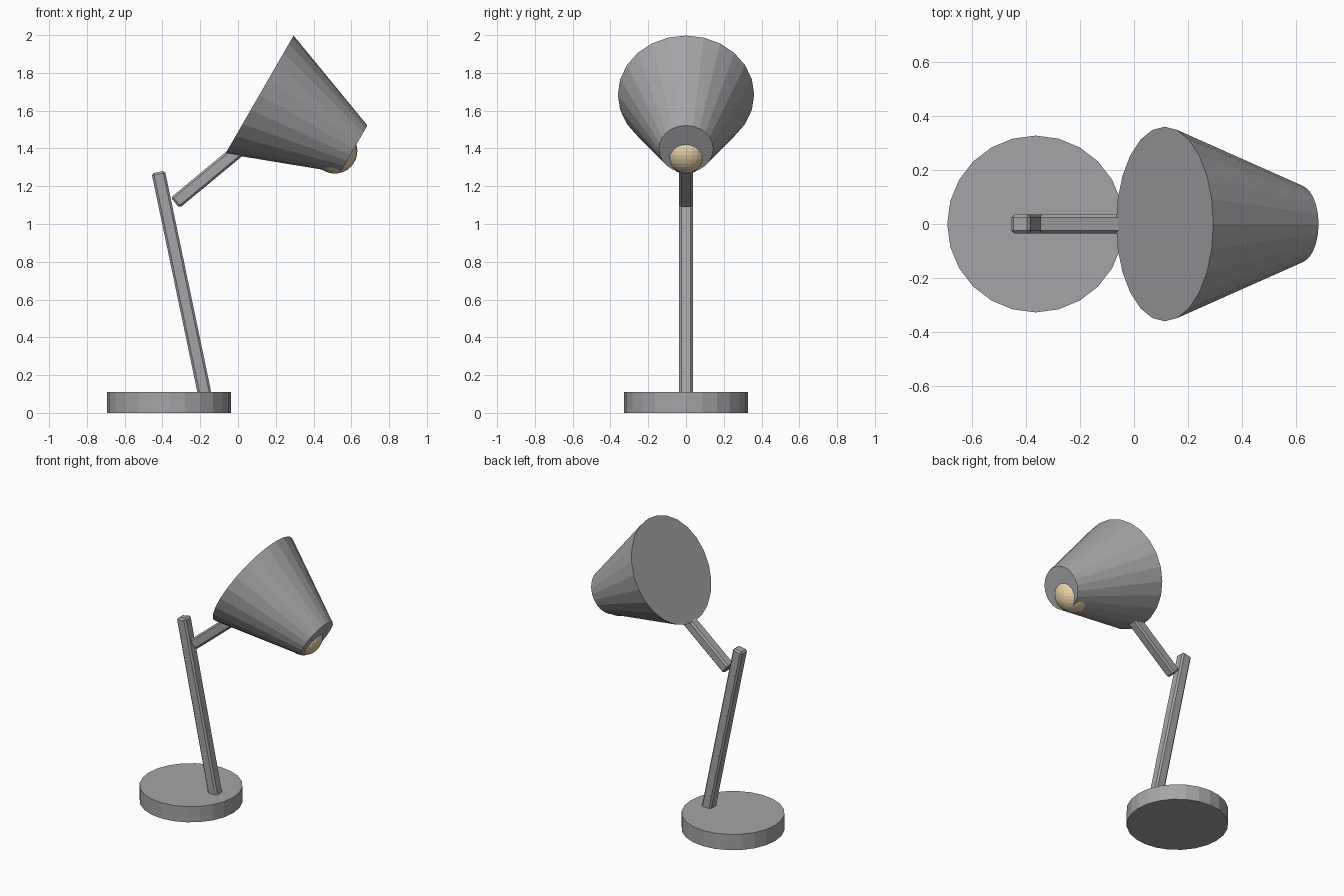
import bpy
import math
from mathutils import Vector

if "Cube" in bpy.data.objects:
    bpy.data.objects.remove(bpy.data.objects["Cube"])


def material(name, rgb):
    mat = bpy.data.materials.new(name)
    mat.use_nodes = True
    mat.diffuse_color = (*rgb, 1)
    mat.node_tree.nodes["Principled BSDF"].inputs["Base Color"].default_value = (*rgb, 1)
    return mat


grey = material("grey_metal", (0.38, 0.37, 0.385))
cream = material("warm_cream", (0.80, 0.64, 0.40))


def finish(name, mat):
    ob = bpy.context.object
    ob.name = name
    ob.data.materials.append(mat)
    return ob


def tapered(name, start, end, r1, r2, mat):
    """Closed 24-sided cone or cylinder between two points."""
    a, b = Vector(start), Vector(end)
    bpy.ops.mesh.primitive_cone_add(vertices=24, radius1=r1, radius2=r2,
                                    depth=(b - a).length, location=(a + b) / 2)
    ob = finish(name, mat)
    # tilt in the XZ plane only
    ob.rotation_euler.y = math.atan2(b.x - a.x, b.z - a.z)
    return ob


def bar(name, start, end, width, mat):
    """Square bar with softened edges between two points."""
    a, b = Vector(start), Vector(end)
    bpy.ops.mesh.primitive_cube_add(size=1, location=(a + b) / 2)
    ob = finish(name, mat)
    ob.rotation_euler.y = math.atan2(b.x - a.x, b.z - a.z)
    ob.scale = (width, width, (b - a).length)
    bpy.ops.object.transform_apply(location=False, rotation=False, scale=True)
    bevel = ob.modifiers.new("soft_edges", "BEVEL")
    bevel.width = 0.011
    bevel.segments = 1
    return ob


# Round foot
tapered("base", (-0.365, 0, 0), (-0.365, 0, 0.11), 0.328, 0.328, grey)

# Leaning post and upper arm
bar("post", (-0.168, 0, 0.06), (-0.422, 0, 1.275), 0.072, grey)
bar("upper_arm", (-0.333, 0, 1.112), (0.12, 0, 1.487), 0.072, grey)

# Closed conical shade
tapered("shade", (0.114, 0, 1.685), (0.613, 0, 1.397), 0.361, 0.144, grey)

# Bulb showing through the narrow end
bpy.ops.mesh.primitive_uv_sphere_add(segments=24, ring_count=16, radius=0.12,
                                     location=(0.512, 0, 1.387))
finish("bulb", cream)
